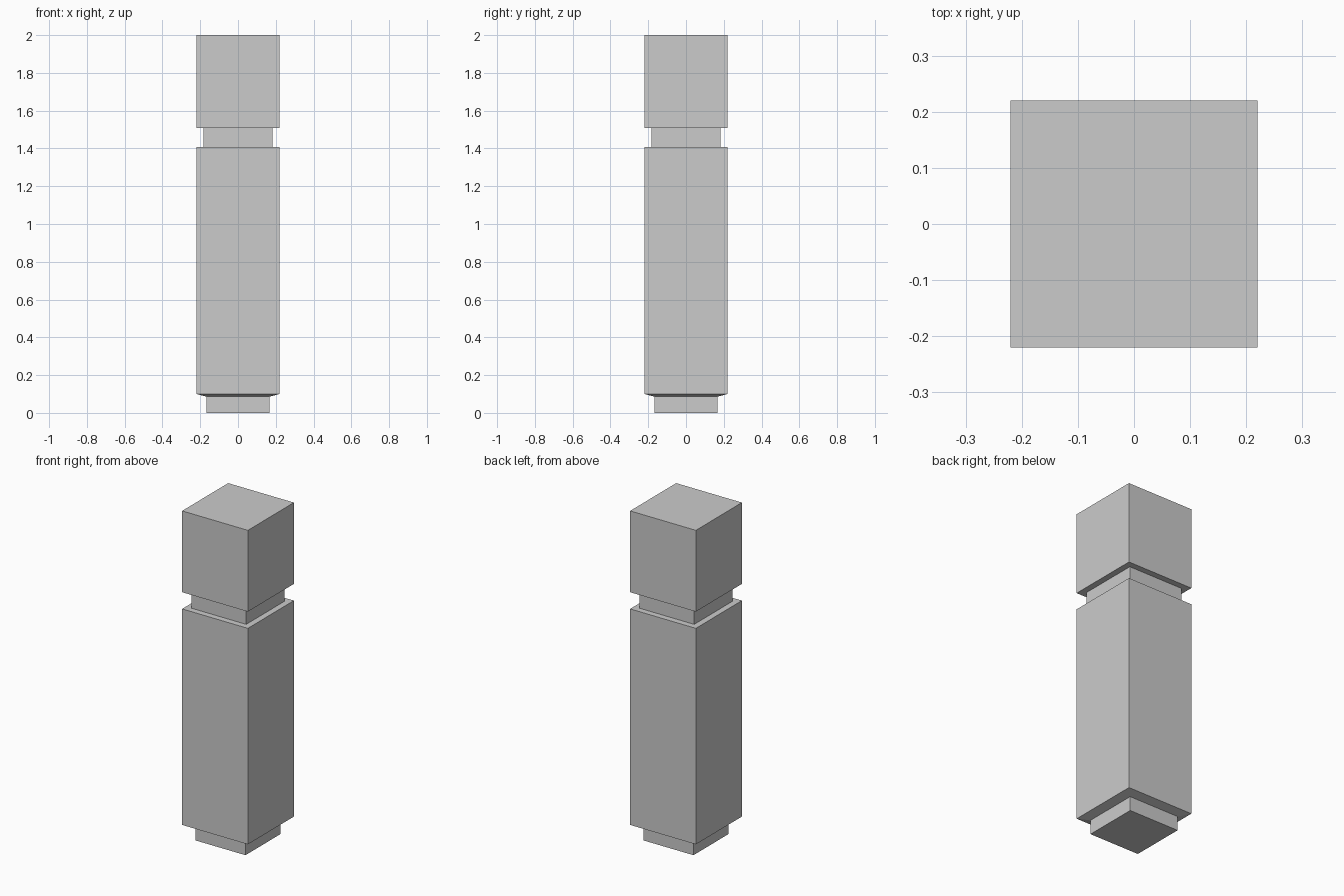
import bpy
import bmesh

if "Cube" in bpy.data.objects:
    bpy.data.objects.remove(bpy.data.objects["Cube"])

# Square column profile: (half width, height), bottom to top
PROFILE = [
    (0.167, 0.0), (0.167, 0.086),    # foot
    (0.22, 0.10), (0.22, 1.407),     # sloped underside and shaft
    (0.183, 1.407), (0.183, 1.508),  # recessed neck
    (0.22, 1.508), (0.22, 2.0),      # head block
]
CORNERS = [(-1, -1), (1, -1), (1, 1), (-1, 1)]


def square_column(name, profile):
    bm = bmesh.new()
    rings = [[bm.verts.new((cx * r, cy * r, z)) for cx, cy in CORNERS]
             for r, z in profile]
    # Side walls and ledges
    for low, high in zip(rings, rings[1:]):
        for i in range(4):
            j = (i + 1) % 4
            bm.faces.new((low[i], low[j], high[j], high[i]))
    # End caps
    bm.faces.new(rings[0][::-1])
    bm.faces.new(rings[-1])
    mesh = bpy.data.meshes.new(name)
    bm.to_mesh(mesh)
    bm.free()
    obj = bpy.data.objects.new(name, mesh)
    bpy.context.collection.objects.link(obj)
    return obj


square_column("bollard_post", PROFILE)
